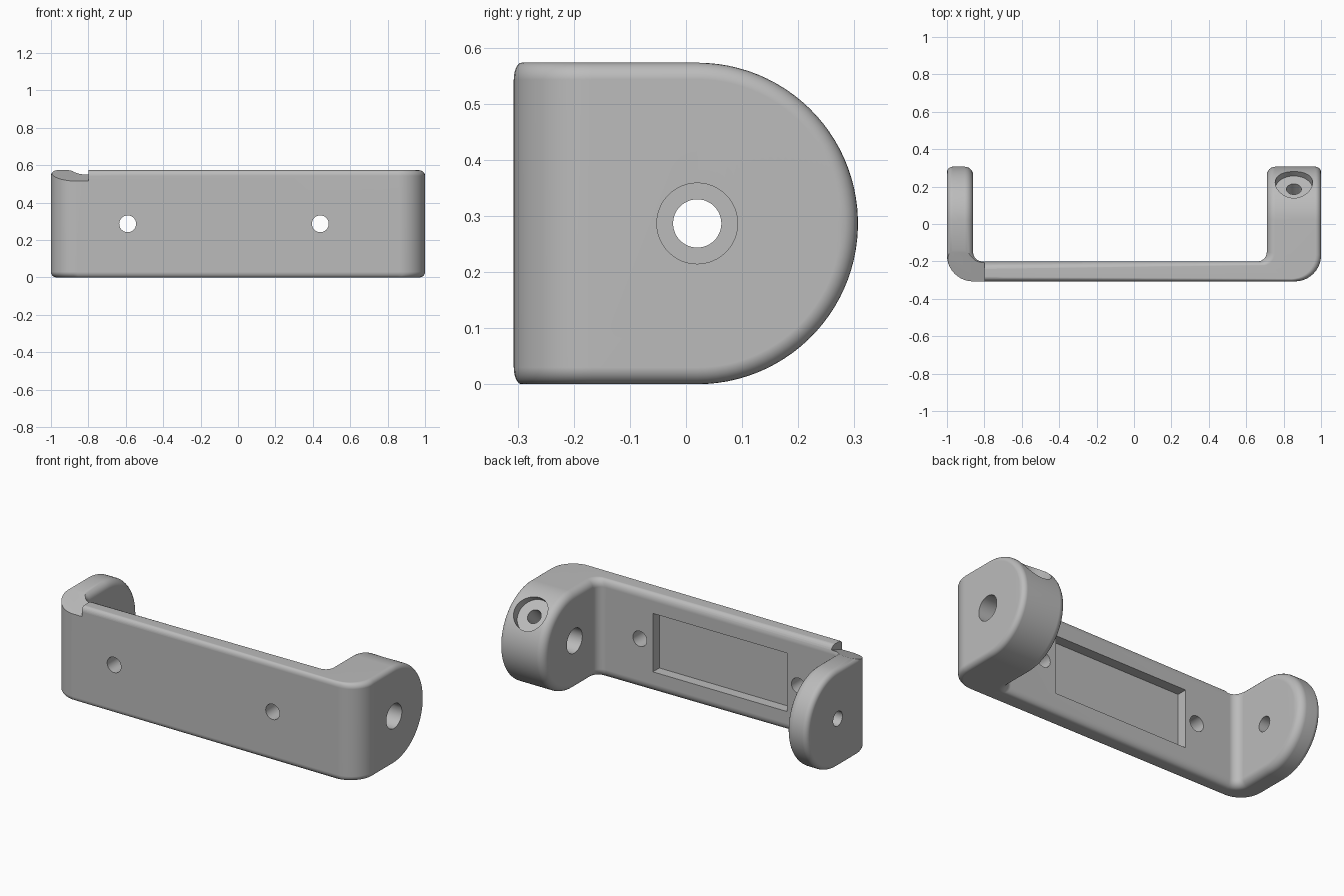
import bpy, bmesh
from math import sin, cos, pi
from mathutils import Vector, Matrix

cube = bpy.data.objects.get("Cube")
if cube:
    bpy.data.objects.remove(cube, do_unlink=True)

R = 0.2865                 # half height, also radius of the rounded arm ends
ARM_Y = 0.02               # centre of the rounded arm ends
OUT_FILLET, IN_FILLET = 0.03, 0.045
ARC, CORNER, FILLET = 24, 10, 6

grey = bpy.data.materials.new("light_grey")
grey.use_nodes = True
grey.diffuse_color = (0.5, 0.5, 0.5, 1)
grey.node_tree.nodes["Principled BSDF"].inputs["Base Color"].default_value = (0.5, 0.5, 0.5, 1)


def make_object(name, bm):
    bmesh.ops.recalc_face_normals(bm, faces=bm.faces)
    mesh = bpy.data.meshes.new(name)
    bm.to_mesh(mesh)
    bm.free()
    mesh.materials.append(grey)
    obj = bpy.data.objects.new(name, mesh)
    bpy.context.collection.objects.link(obj)
    return obj


def arm_stations(side, inner_x):
    """Outer point, inner point, half height and rim direction from arm tip to plate."""
    out = []
    for k in range(ARC + 1):
        a = pi / 2 * (2 * k + 1) / (2 * ARC + 1)
        y = ARM_Y + R * cos(a)
        out.append((Vector((side, y)), Vector((side * inner_x, y)), R * sin(a), (cos(a), sin(a))))
    for k in range(CORNER + 1):
        a = pi / 2 * k / CORNER
        outer = Vector((side * (0.86 + 0.14 * cos(a)), -0.167 - 0.14 * sin(a)))
        inner = Vector((side * (inner_x - 0.05 + 0.05 * cos(a)), -0.15 - 0.05 * sin(a)))
        out.append((outer, inner, R, (0, 1)))
    return out


def rim(station, up):
    """Filleted edge section at one station, from the outer to the inner skin."""
    outer, inner, half, n = station
    depth = (inner - outer).length
    u = (inner - outer).normalized()
    angles = [pi / 2 * j / FILLET for j in range(FILLET + 1)]
    section = [(OUT_FILLET * (1 - sin(a)), OUT_FILLET * (1 - cos(a))) for a in angles]
    section += [(IN_FILLET * (1 - cos(a)), depth - IN_FILLET * (1 - sin(a))) for a in angles]
    points = []
    for inset, d in section:
        p = outer + u * d
        points.append((p.x, p.y - n[0] * inset, R + up * (half - n[1] * inset)))
    return points


# Bracket body: two skins joined by a filleted rim
stations = arm_stations(-1, 0.86) + arm_stations(1, 0.71)[::-1]
bm = bmesh.new()
top = [[bm.verts.new(p) for p in rim(s, 1)] for s in stations]
bottom = [[bm.verts.new(p) for p in rim(s, -1)] for s in stations]
loop = top + bottom[::-1]
for a, b in zip(loop, loop[1:] + loop[:1]):
    for j in range(len(a) - 1):
        bm.faces.new((a[j], b[j], b[j + 1], a[j + 1]))
for i in range(len(top) - 1):
    for j in (0, -1):
        bm.faces.new((top[i][j], top[i + 1][j], bottom[i + 1][j], bottom[i][j]))
bracket = make_object("bracket", bm)


def cylinder(start, end, radius):
    start, end = Vector(start), Vector(end)
    axis = end - start
    matrix = Matrix.Translation((start + end) / 2) @ axis.to_track_quat('Z', 'Y').to_matrix().to_4x4()
    bm = bmesh.new()
    bmesh.ops.create_cone(bm, cap_ends=True, segments=48, radius1=radius, radius2=radius,
                          depth=axis.length, matrix=matrix)
    return make_object("cutter", bm)


def prism(profile, x0, x1):
    """Extrude a y-z profile along x."""
    bm = bmesh.new()
    face = bm.faces.new([bm.verts.new((x0, y, z)) for y, z in profile])
    new = bmesh.ops.extrude_face_region(bm, geom=[face])["geom"]
    bmesh.ops.translate(bm, vec=(x1 - x0, 0, 0),
                        verts=[v for v in new if isinstance(v, bmesh.types.BMVert)])
    return make_object("cutter", bm)


def cut(cutter):
    mod = bracket.modifiers.new("cut", 'BOOLEAN')
    mod.operation = 'DIFFERENCE'
    mod.solver = 'EXACT'
    mod.object = cutter
    bpy.ops.object.modifier_apply(modifier=mod.name)
    bpy.data.objects.remove(cutter, do_unlink=True)


bpy.ops.object.select_all(action='DESELECT')
bpy.context.view_layer.objects.active = bracket
bracket.select_set(True)

# Pivot holes through the arms
cut(cylinder((-1.1, ARM_Y, R), (-0.7, ARM_Y, R), 0.043))
cut(cylinder((0.6, ARM_Y, R), (1.1, ARM_Y, R), 0.072))
# Mounting holes through the plate
for x in (-0.59, 0.44):
    cut(cylinder((x, -0.4, R), (x, -0.1, R), 0.045))
# Recess in the back of the plate
cut(prism([(-0.26, 0.115), (-0.1, 0.115), (-0.1, 0.458), (-0.26, 0.458)], -0.515, 0.355))
# Slanted screw pocket and its bore in the thick arm
centre = Vector((0.855, ARM_Y, R))
slant = Vector((0, 1, 1)).normalized()
cut(cylinder(centre + slant * 0.235, centre + slant * 0.4, 0.1))
cut(cylinder(centre, centre + slant * 0.3, 0.04))
# Sloped notch on the thin arm's corner
cut(prism([(-0.4, 0.482), (-0.08, 0.594), (-0.08, 0.8), (-0.4, 0.8)], -1.1, -0.8))

# Smooth fillets with crisp cut edges
bpy.ops.object.shade_smooth_by_angle(angle=pi / 6)
normals = bracket.modifiers.new("flat_normals", 'WEIGHTED_NORMAL')
normals.keep_sharp = True
